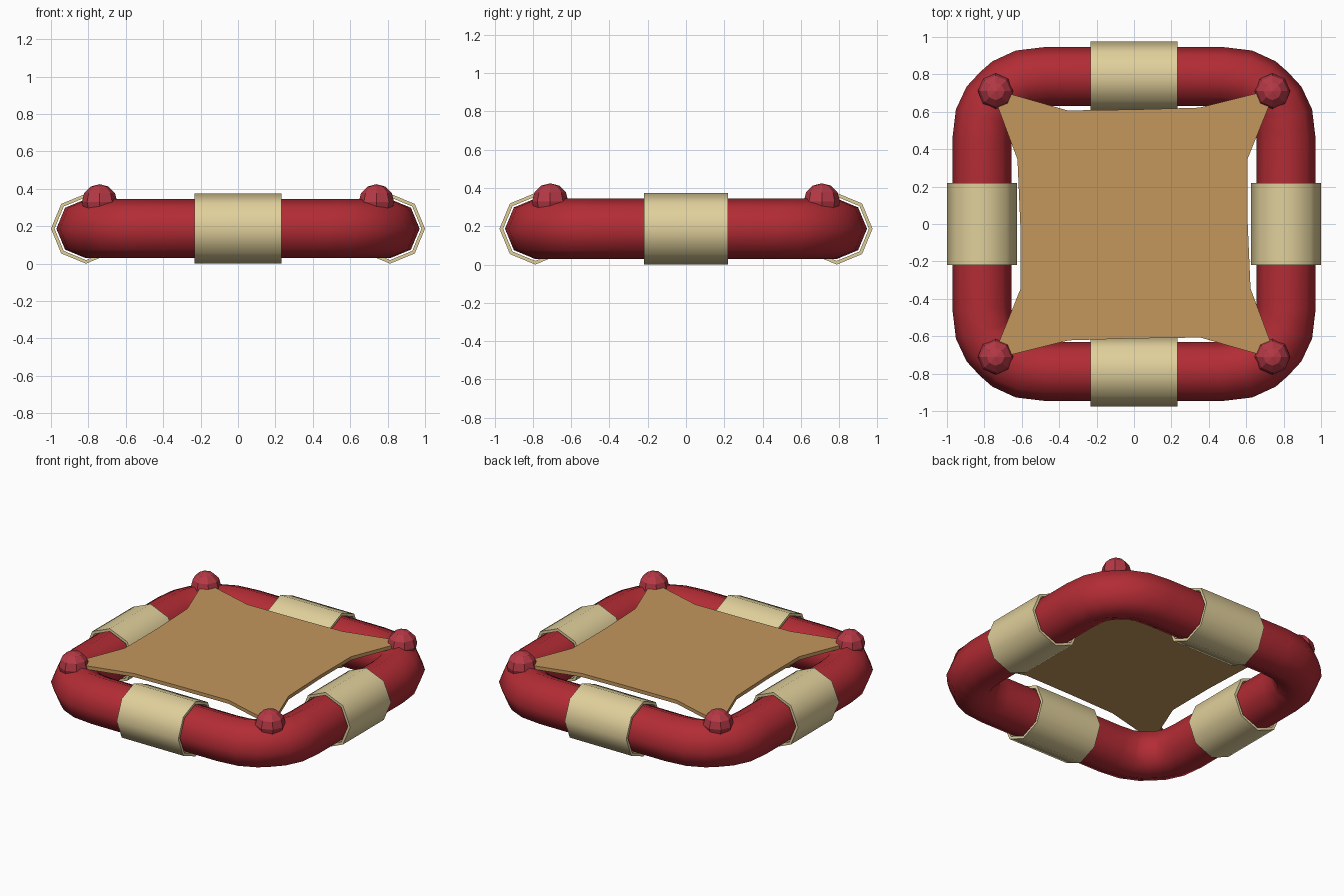
import bpy, bmesh, math
from mathutils import Vector

if "Cube" in bpy.data.objects:
    bpy.data.objects.remove(bpy.data.objects["Cube"])

CX, CY, CZ = 0.813, 0.788, 0.187   # tube centre line


def material(name, rgb):
    m = bpy.data.materials.new(name)
    m.diffuse_color = (*rgb, 1)
    m.use_nodes = True
    m.node_tree.nodes["Principled BSDF"].inputs["Base Color"].default_value = m.diffuse_color
    return m


RED = material("red", (0.45, 0.025, 0.035))
KNOB = material("knob red", (0.46, 0.04, 0.06))
CREAM = material("cream", (0.75, 0.63, 0.33))
TAN = material("tan", (0.55, 0.31, 0.11))


def finish(name, bm, mat, smooth=False):
    bmesh.ops.recalc_face_normals(bm, faces=bm.faces)
    me = bpy.data.meshes.new(name)
    bm.to_mesh(me)
    bm.free()
    me.materials.append(mat)
    ob = bpy.data.objects.new(name, me)
    bpy.context.collection.objects.link(ob)
    if smooth:
        bpy.ops.object.select_all(action='DESELECT')
        bpy.context.view_layer.objects.active = ob
        ob.select_set(True)
        bpy.ops.object.shade_smooth_by_angle(angle=math.radians(60))
    return ob


def bridge(bm, loops):
    # join successive rings of vertices into a closed band
    for a, b in zip(loops, loops[1:] + loops[:1]):
        n = len(a)
        for i in range(n):
            bm.faces.new((a[i], a[(i + 1) % n], b[(i + 1) % n], b[i]))


def circle(bm, centre, out, r, n=8):
    up = Vector((0, 0, 1))
    return [bm.verts.new(centre + r * (math.cos(t) * out + math.sin(t) * up))
            for t in (2 * math.pi * i / n for i in range(n))]


# Inflated ring: one corner of the path, mirrored to all four
corner = [(CX, 0.235), (CX, 0.45), (0.80, 0.57), (0.765, 0.645), (0.712, 0.70),
          (0.67, 0.738), (0.59, 0.775), (0.47, CY), (0.235, CY)]
path = []
for sx, sy in ((1, 1), (-1, 1), (-1, -1), (1, -1)):
    pts = [Vector((sx * x, sy * y, CZ)) for x, y in corner]
    path += pts if sx * sy > 0 else pts[::-1]
bm = bmesh.new()
rings = []
for i, p in enumerate(path):
    d = ((p - path[i - 1]).normalized()
         + (path[(i + 1) % len(path)] - p).normalized()).normalized()
    rings.append(circle(bm, p, Vector((d.y, -d.x, 0)), 0.158))
bridge(bm, rings)
finish("tube_ring", bm, RED, True)

# Hollow sleeves around the middle of each side
for name, c, axis, half in (("front_sleeve", (0, -CY), (1, 0), 0.232),
                            ("back_sleeve", (0, CY), (1, 0), 0.232),
                            ("left_sleeve", (-CX, 0), (0, 1), 0.22),
                            ("right_sleeve", (CX, 0), (0, 1), 0.22)):
    bm = bmesh.new()
    c, a = Vector((*c, CZ)), Vector((*axis, 0))
    out = Vector((a.y, -a.x, 0))
    bridge(bm, [circle(bm, c + s * half * a, out, r)
                for s, r in ((-1, 0.187), (1, 0.187), (1, 0.168), (-1, 0.168))])
    finish(name, bm, CREAM, True)

# Stretched floor sheet: half outline, turned 180 degrees for the rest
half = [(0.76, 0.725), (0.35, 0.622), (0, 0.612), (-0.355, 0.607),
        (-0.765, 0.725), (-0.623, 0.345), (-0.608, 0), (-0.608, -0.35)]
outline = half + [(-x, -y) for x, y in half]
bm = bmesh.new()
face = bm.faces.new([bm.verts.new((x, y, 0.322)) for x, y in outline])
ext = bmesh.ops.extrude_face_region(bm, geom=[face], use_keep_orig=True)
bmesh.ops.translate(bm, vec=(0, 0, 0.024),
                    verts=[g for g in ext["geom"] if isinstance(g, bmesh.types.BMVert)])
finish("floor_sheet", bm, TAN)

# Corner knobs
for sx, side in ((-1, "left"), (1, "right")):
    for sy, end in ((-1, "front"), (1, "back")):
        bm = bmesh.new()
        bmesh.ops.create_uvsphere(bm, u_segments=8, v_segments=6, radius=0.095)
        bmesh.ops.translate(bm, vec=(sx * 0.74, sy * 0.71, 0.33), verts=bm.verts)
        finish(f"{end}_{side}_knob", bm, KNOB)
